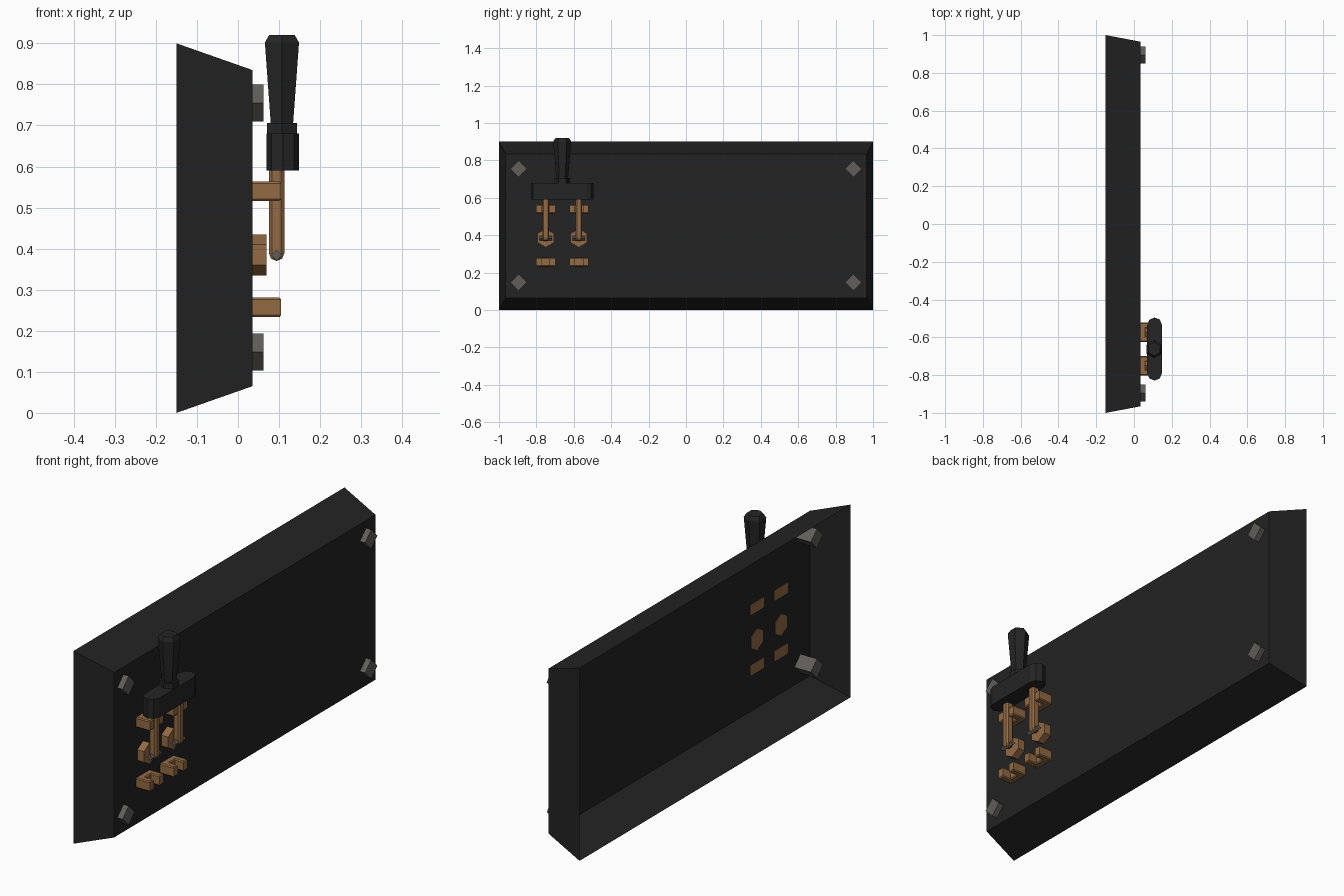
import bpy, bmesh, math
from mathutils import Vector

if "Cube" in bpy.data.objects:
    bpy.data.objects.remove(bpy.data.objects["Cube"])


def material(name, rgb):
    m = bpy.data.materials.new(name)
    m.diffuse_color = (*rgb, 1)
    m.use_nodes = True
    m.node_tree.nodes["Principled BSDF"].inputs["Base Color"].default_value = m.diffuse_color
    return m


BLACK = material("panel black", (0.017, 0.017, 0.017))
GRIP = material("handle black", (0.018, 0.018, 0.019))
COPPER = material("copper", (0.29, 0.145, 0.058))
STEEL = material("bolt grey", (0.12, 0.113, 0.10))


def finish(name, bm, mat):
    bmesh.ops.recalc_face_normals(bm, faces=bm.faces)
    me = bpy.data.meshes.new(name)
    bm.to_mesh(me)
    bm.free()
    me.materials.append(mat)
    ob = bpy.data.objects.new(name, me)
    bpy.context.collection.objects.link(ob)
    return ob


def loft(name, rings, mat, cap_start=True, cap_end=True):
    """Skin a list of matching point rings."""
    bm = bmesh.new()
    vs = [[bm.verts.new(p) for p in r] for r in rings]
    n = len(rings[0])
    for a, b in zip(vs, vs[1:]):
        for i in range(n):
            j = (i + 1) % n
            bm.faces.new((a[i], a[j], b[j], b[i]))
    if cap_start:
        bm.faces.new(vs[0])
    if cap_end:
        bm.faces.new(vs[-1])
    return finish(name, bm, mat)


def along_x(name, pts, x0, x1, mat):
    return loft(name, [[(x, y, z) for y, z in pts] for x in (x0, x1)], mat)


def circle(n, r, start=0.0):
    return [(r * math.cos(start + 2 * math.pi * i / n),
             r * math.sin(start + 2 * math.pi * i / n)) for i in range(n)]


# Open-backed panel shell with sloping sides
def rect(x, hy, z0, z1):
    return [(x, -hy, z0), (x, hy, z0), (x, hy, z1), (x, -hy, z1)]


panel = loft("panel", [rect(-0.15, 1, 0, 0.9), rect(0.035, 0.965, 0.065, 0.835)],
             BLACK, cap_start=False)
# Keep the open shell's normals pointing outwards
bm = bmesh.new()
bm.from_mesh(panel.data)
bm.faces.ensure_lookup_table()
front = max(bm.faces, key=lambda f: f.calc_center_median().x)
front.normal_update()
if front.normal.x < 0:
    bmesh.ops.reverse_faces(bm, faces=bm.faces)
bm.to_mesh(panel.data)
bm.free()

# Corner bolts, passing through the panel
for y in (-0.895, 0.895):
    for z in (0.148, 0.755):
        pts = [(y + a, z + b) for a, b in circle(4, 0.045)]
        along_x("corner_bolt", pts, -0.05, 0.062, STEEL)


# Forked contact clip: U profile in y/x, lofted in z with softened edges
def clip(yc, zc):
    w, g, back, floor, tip = 0.051, 0.021, 0.033, 0.062, 0.105

    def ring(z, d):
        prof = [(-w + d, back), (w - d, back), (w - d, tip - d), (g + d, tip - d),
                (g + d, floor - d), (-g - d, floor - d), (-g - d, tip - d), (-w + d, tip - d)]
        return [(x, yc + y, z) for y, x in prof]
    loft("contact_clip", [ring(zc - 0.024, 0.004), ring(zc - 0.019, 0),
                          ring(zc + 0.019, 0), ring(zc + 0.024, 0.004)], COPPER)


for yc in (-0.75, -0.573):
    clip(yc, 0.257)
    clip(yc, 0.54)
    # Six-sided hinge base
    along_x("hinge_base", [(yc + a, 0.385 + b)
            for a, b in circle(6, 0.05, math.pi / 2)], 0.033, 0.07, COPPER)

    # Knife blade with rounded lower end and chamfered long edges
    def blade_ring(y, d):
        r = 0.019 - d
        end = [(0.094 + r * math.cos(a), 0.389 + r * math.sin(a))
               for a in [math.pi + k * math.pi / 4 for k in range(5)]]
        return [(x, y, z) for x, z in end + [(0.094 + r, 0.61), (0.094 - r, 0.61)]]
    loft("blade", [blade_ring(yc - 0.018, 0.008), blade_ring(yc - 0.011, 0),
                   blade_ring(yc + 0.011, 0), blade_ring(yc + 0.018, 0.008)], COPPER)
    # Pivot pin
    loft("pivot_pin", [[(0.094 + a, yc + s, 0.384 + b) for a, b in circle(4, 0.013)]
                       for s in (-0.034, 0.034)], STEEL)

# Crossbar with rounded ends
CX, CY = 0.109, -0.662
bar = []
for s, start in ((1, 0), (-1, math.pi)):
    for k in range(5):
        a = start + k * math.pi / 4
        bar.append((CX + 0.039 * math.cos(a), CY + s * 0.128 + 0.039 * math.sin(a)))
loft("crossbar", [[(x, y, z) for x, y in bar] for z in (0.59, 0.68)], GRIP)


# Hexagonal collar and flared grip
def hex_ring(r, z):
    return [(0.107 + a, CY + b, z) for a, b in circle(6, r, math.pi / 2)]


loft("collar", [hex_ring(0.042, 0.675), hex_ring(0.042, 0.706)], GRIP)
loft("grip", [hex_ring(0.031, 0.70), hex_ring(0.048, 0.902), hex_ring(0.036, 0.92)], GRIP)
